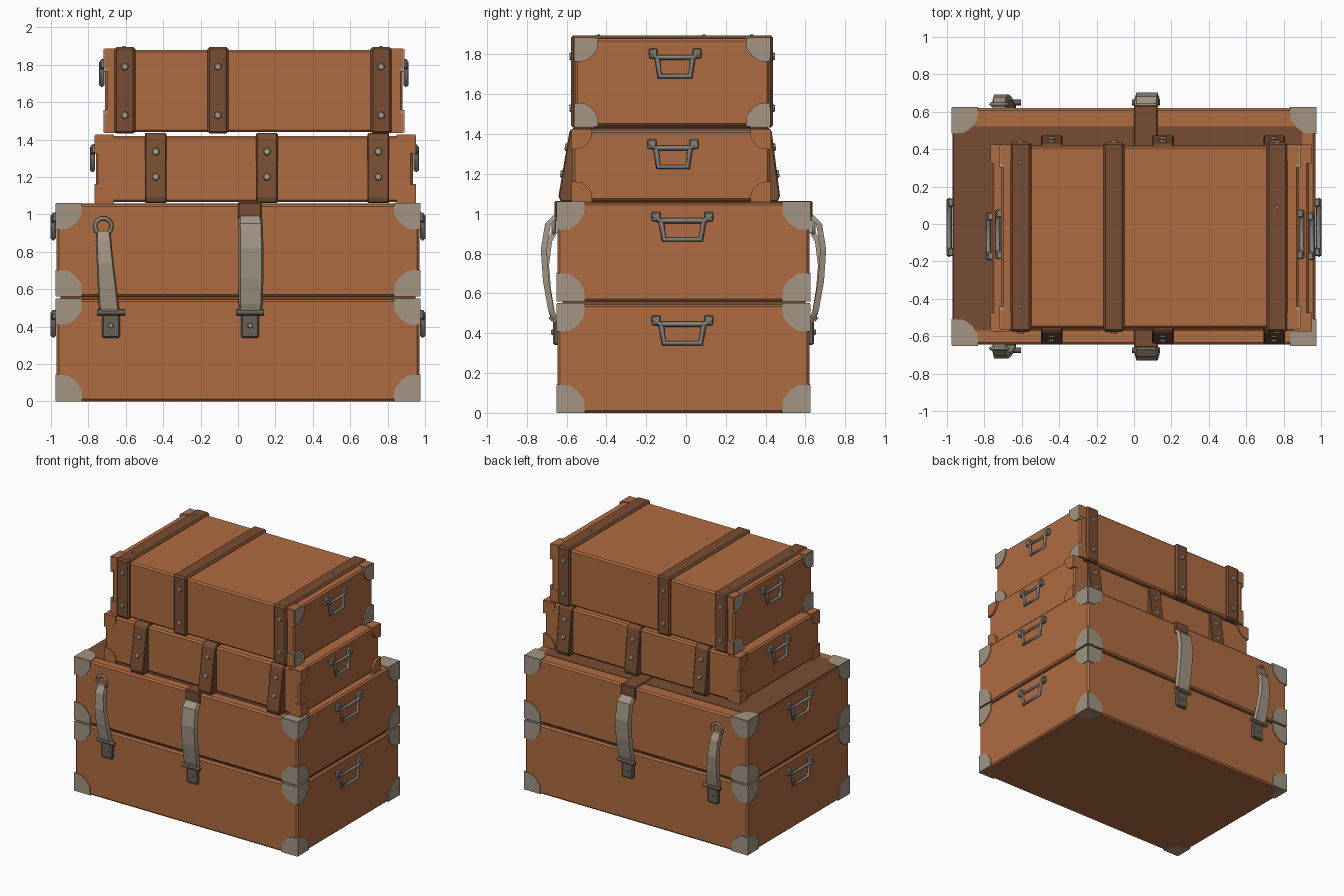
import bpy, bmesh, math
from mathutils import Vector, Matrix

if "Cube" in bpy.data.objects:
    bpy.data.objects.remove(bpy.data.objects["Cube"], do_unlink=True)


def material(name, rgb):
    m = bpy.data.materials.new(name)
    m.use_nodes = True
    m.diffuse_color = (*rgb, 1)
    bsdf = next(n for n in m.node_tree.nodes if n.type == 'BSDF_PRINCIPLED')
    bsdf.inputs["Base Color"].default_value = (*rgb, 1)
    return m


LEATHER = material("tan leather", (0.43, 0.15, 0.055))
BROWN = material("brown leather", (0.19, 0.075, 0.033))
METAL = material("pale metal", (0.36, 0.30, 0.23))
STEEL = material("grey steel", (0.25, 0.235, 0.21))
BUCKLE = material("dull buckle", (0.14, 0.118, 0.095))


def finish(bm, name, mat, bevel=0):
    bmesh.ops.recalc_face_normals(bm, faces=bm.faces)
    mesh = bpy.data.meshes.new(name)
    bm.to_mesh(mesh)
    bm.free()
    mesh.materials.append(mat)
    ob = bpy.data.objects.new(name, mesh)
    bpy.context.collection.objects.link(ob)
    if bevel:
        mod = ob.modifiers.new("soft_edge", 'BEVEL')
        mod.width, mod.segments = bevel, 1
    return ob


def box(name, mat, xs, ys, zs, bevel=0):
    bm = bmesh.new()
    lo, hi = (Vector(v) for v in zip(xs, ys, zs))
    bmesh.ops.create_cube(bm, size=1, matrix=Matrix.Translation((lo + hi) / 2)
                          @ Matrix.Diagonal((*(hi - lo), 1)))
    return finish(bm, name, mat, bevel)


def loft(bm, sections):
    """Skin a row of matching closed sections, with end caps."""
    rings = [[bm.verts.new(p) for p in s] for s in sections]
    n = len(rings[0])
    for a, b in zip(rings, rings[1:]):
        for i in range(n):
            bm.faces.new((a[i], a[(i + 1) % n], b[(i + 1) % n], b[i]))
    bm.faces.new(rings[0])
    bm.faces.new(rings[-1])


def prism(name, mat, profile, x0, x1, bevel=0):
    bm = bmesh.new()
    loft(bm, [[(x, y, z) for y, z in profile] for x in (x0, x1)])
    return finish(bm, name, mat, bevel)


def wire(name, mat, paths, radius):
    cu = bpy.data.curves.new(name, 'CURVE')
    cu.dimensions = '3D'
    cu.bevel_depth, cu.bevel_resolution, cu.use_fill_caps = radius, 0, True
    for pts, closed in paths:
        sp = cu.splines.new('POLY')
        sp.points.add(len(pts) - 1)
        for p, co in zip(sp.points, pts):
            p.co = (*co, 1)
        sp.use_cyclic_u = closed
    cu.materials.append(mat)
    ob = bpy.data.objects.new(name, cu)
    bpy.context.collection.objects.link(ob)


CAP = [(0, 0), (1, 0), (.97, .45), (.75, .76), (.45, .97), (0, 1)]


def corner_caps(name, mat, xs, ys, zs, size, axes=(0, 1, 2), t=0.006):
    """Rounded plates on the faces around every corner of a case."""
    bm = bmesh.new()
    for x in (0, 1):
        for y in (0, 1):
            for z in (0, 1):
                corner = (xs[x], ys[y], zs[z])
                sign = [1 if s else -1 for s in (x, y, z)]
                for a in axes:
                    b, c = (a + 1) % 3, (a + 2) % 3
                    layers = []
                    for depth in (-0.012, t):
                        ring = []
                        for u, v in CAP:
                            p = [0, 0, 0]
                            p[a] = corner[a] + sign[a] * depth
                            p[b] = corner[b] - sign[b] * (u * size - 0.003)
                            p[c] = corner[c] - sign[c] * (v * size - 0.003)
                            ring.append(p)
                        layers.append(ring)
                    loft(bm, layers)
    finish(bm, name, mat)


def handles(name, xs, y, z, w):
    """Hinged pull on both ends; z is the top, w the half width."""
    for x, s, side in ((xs[0], -1, "right"), (xs[1], 1, "left")):
        out = x + s * 0.018
        grip = [(out, y - w * .72, z - .04), (out, y - w * .62, z - .14),
                (out, y + w * .62, z - .14), (out, y + w * .72, z - .04)]
        bar = [(out, y - w, z - .015), (out, y - w * .75, z - .045),
               (out, y + w * .75, z - .045), (out, y + w, z - .015)]
        wire(f"{name}_handle_{side}", STEEL, [(grip, False), (bar, False)], 0.014)
        for k in (-1, 1):
            yc = y + k * w * .88
            box(f"{name}_handle_lug_{side}", STEEL, sorted((x - s * .01, x + s * .025)),
                (yc - .022, yc + .022), (z - .05, z), 0.006)


def rivets(name, points, normal, r=0.023):
    bm = bmesh.new()
    rot = Vector((0, 0, 1)).rotation_difference(Vector(normal)).to_matrix().to_4x4()
    for p in points:
        bmesh.ops.create_cone(bm, cap_ends=True, segments=8, radius1=r, radius2=r * .7,
                              depth=0.016, matrix=Matrix.Translation(p) @ rot)
    finish(bm, name, METAL)


# Large trunk: base and lid
TX, TY = (-0.97, 0.97), (-0.645, 0.62)
for part, zs, hz in (("trunk_base", (0, 0.545), 0.49), ("trunk_lid", (0.56, 1.055), 1.01)):
    box(part, LEATHER, TX, TY, zs, 0.012)
    corner_caps(part + "_corners", METAL, TX, TY, (zs[0] + .006, zs[1]), 0.14)
    handles(part, TX, -0.018, hz, 0.15)
box("trunk_inner_seam", BROWN, (-0.95, 0.95), (-0.62, 0.6), (0.53, 0.57))
box("lid_worn_top", BROWN, (-0.965, 0.9), (-0.57, 0.52), (1.05, 1.058))
box("lid_strap", BROWN, (0.0, 0.125), (-0.66, 0.635), (0.965, 1.065), 0.006)

# Closing straps with buckles, front and back
WIDE = [(.065, .06, .005, .99), (.067, .065, .045, .95), (.07, .066, .066, .82),
        (.07, .066, .055, .66), (.068, .064, .03, .52), (.065, .055, .008, .46)]
NARROW = [(-.72, .035, .01, .91), (-.718, .04, .04, .86), (-.71, .045, .055, .74),
          (-.70, .05, .045, .62), (-.69, .054, .025, .5), (-.68, .05, .008, .46)]
for side, face, s in (("front", TY[0], -1), ("back", TY[1], 1)):
    for label, path in (("wide", WIDE), ("narrow", NARROW)):
        bm = bmesh.new()
        loft(bm, [[(x - w, face + s * (o - .012), z), (x + w, face + s * (o - .012), z),
                   (x + w * .85, face + s * (o + .018), z), (x - w * .85, face + s * (o + .018), z)]
                  for x, w, o, z in path])
        finish(bm, f"{label}_strap_{side}", METAL)
        cx = path[-1][0]
        box(f"{label}_buckle_plate_{side}", BUCKLE, (cx - .048, cx + .048),
            sorted((face - s * .01, face + s * .022)), (0.34, 0.48), 0.008)
        yb = face + s * .03
        wire(f"{label}_buckle_bar_{side}", BUCKLE,
             [([(cx - .075, yb, .475), (cx + .075, yb, .475)], False)], 0.016)
        rivets(f"{label}_buckle_rivet_{side}", [(cx, face + s * .025, .405)], (0, s, 0), .016)
    ring = [(-.72 + .045 * math.cos(i * math.tau / 10), face + s * .02,
             .935 + .045 * math.sin(i * math.tau / 10)) for i in range(10)]
    wire(f"strap_ring_{side}", STEEL, [(ring, True)], 0.011)

# Flat suitcase with flared straps
FX, FY, FZ = (-0.76, 0.935), (-0.57, 0.42), (1.065, 1.42)
box("flat_suitcase", LEATHER, FX, FY, FZ, 0.012)
corner_caps("flat_suitcase_corners", LEATHER, (FX[0], FX[1] + .01), FY, FZ, 0.1)
handles("flat_suitcase", FX, -0.065, 1.375, 0.12)
FLARED = [(-.63, 1.06), (.46, 1.06), (.472, 1.09), (.43, 1.415), (.41, 1.435),
          (-.56, 1.435), (-.585, 1.415), (-.64, 1.09)]
flat_straps = (-0.44, 0.155, 0.75)
for x in flat_straps:
    prism("flat_suitcase_strap", BROWN, FLARED, x - .058, x + .058, 0.006)
for z, yf, yb in ((1.335, -.60, .443), (1.2, -.623, .46)):
    rivets("flat_rivets_front", [(x, yf, z) for x in flat_straps], (0, -1, .16))
    rivets("flat_rivets_back", [(x, yb, z) for x in flat_straps], (0, 1, .13))

# Top suitcase with wrapped straps
UX, UY, UZ = (-0.71, 0.88), (-0.557, 0.418), (1.44, 1.88)
box("top_suitcase", LEATHER, UX, UY, UZ, 0.012)
corner_caps("top_suitcase_end_corners", METAL, UX, UY, UZ, 0.12, axes=(0,), t=0.01)
corner_caps("top_suitcase_side_corners", LEATHER, UX, UY, UZ, 0.1, axes=(1, 2))
handles("top_suitcase", UX, -0.055, 1.83, 0.125)
top_straps = (-0.605, -0.108, 0.765)
for x in top_straps:
    box("top_suitcase_strap", BROWN, (x - .056, x + .056), (-.577, .437), (1.432, 1.895), 0.012)
for y, s in ((-.578, -1), (.438, 1)):
    rivets("top_rivets_side", [(x, y, z) for x in top_straps for z in (1.53, 1.79)], (0, s, 0))
rivets("top_rivets_upper", [(-.61, .33, 1.893), (-.61, -.44, 1.893), (.765, .09, 1.893)],
       (0, 0, 1), .011)
